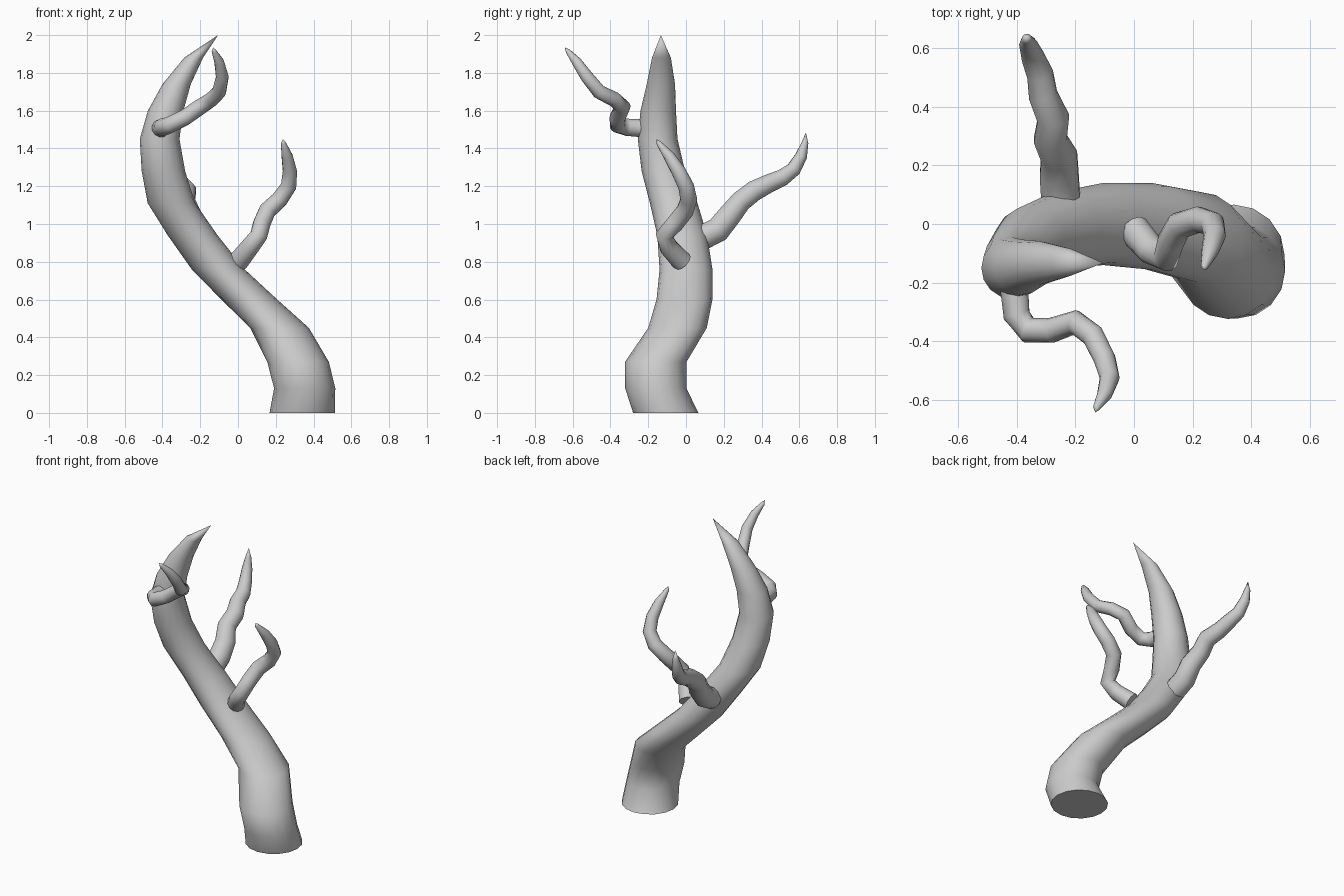
import bpy, bmesh, math
from mathutils import Vector


def tube(name, pts, sides, flat_rings=False):
    """Tapered tube through (x, y, z, radius) stations, ending in a point."""
    bm = bmesh.new()
    P = [Vector(p[:3]) for p in pts]
    u, rings = None, []
    for i in range(len(P) - 1):
        t = Vector((0, 0, 1))
        if not flat_rings:
            t = (P[i + 1] - P[max(i - 1, 0)]).normalized()
        if u is None:
            u = t.orthogonal()
        u = (u - t * u.dot(t)).normalized()
        v = t.cross(u)
        rings.append([bm.verts.new(P[i] + pts[i][3] * (u * math.cos(a) + v * math.sin(a)))
                      for a in (2 * math.pi * k / sides for k in range(sides))])
    tip = bm.verts.new(P[-1])
    for k in range(sides):
        n = (k + 1) % sides
        for a, b in zip(rings, rings[1:]):
            bm.faces.new((a[k], a[n], b[n], b[k]))
        bm.faces.new((rings[-1][k], rings[-1][n], tip))
    bm.faces.new(rings[0][::-1])
    me = bpy.data.meshes.new(name)
    bm.to_mesh(me)
    bm.free()
    ob = bpy.data.objects.new(name, me)
    bpy.context.collection.objects.link(ob)
    bpy.context.view_layer.objects.active = ob
    ob.select_set(True)
    bpy.ops.object.shade_smooth_by_angle(angle=math.radians(60))
    ob.select_set(False)
    return ob


# Trunk: level rings swept along an S curve
tube("trunk", [
    (.34, -.107, 0, .173), (.353, -.16, .13, .162), (.318, -.16, .27, .163),
    (.22, -.045, .45, .155), (.06, -.008, .6, .148), (-.105, 0, .76, .14),
    (-.24, -.02, .94, .132), (-.352, -.065, 1.11, .126), (-.395, -.12, 1.28, .115),
    (-.415, -.15, 1.45, .105), (-.383, -.147, 1.6, .094), (-.325, -.133, 1.74, .075),
    (-.235, -.13, 1.88, .05), (-.105, -.133, 2.0, 0)], 16, True)

# Lower branch, right side
tube("lower_branch", [
    (.0, -.02, .80, .055), (.06, -.09, .875, .05), (.11, -.115, .94, .047),
    (.125, -.06, 1.0, .047), (.155, -.005, 1.07, .047), (.22, .015, 1.13, .045),
    (.268, 0, 1.2, .042), (.275, -.04, 1.28, .038), (.26, -.09, 1.36, .03),
    (.24, -.145, 1.43, .013), (.238, -.155, 1.448, 0)], 12)

# Rear branch
tube("rear_branch", [
    (-.25, .09, .93, .068), (-.255, .17, .97, .068), (-.255, .23, 1.045, .064),
    (-.285, .29, 1.12, .058), (-.275, .36, 1.175, .056), (-.31, .44, 1.215, .05),
    (-.32, .51, 1.245, .046), (-.345, .57, 1.29, .04), (-.36, .61, 1.36, .032),
    (-.365, .63, 1.43, .018), (-.365, .635, 1.485, 0)], 12)

# Upper branch, front side
tube("upper_branch", [
    (-.41, -.2, 1.505, .05), (-.40, -.31, 1.512, .047), (-.36, -.362, 1.525, .044),
    (-.28, -.362, 1.565, .043), (-.2, -.335, 1.62, .042), (-.14, -.38, 1.66, .04),
    (-.1, -.46, 1.70, .038), (-.083, -.525, 1.78, .034), (-.1, -.58, 1.86, .026),
    (-.127, -.625, 1.915, .013), (-.132, -.642, 1.935, 0)], 12)
